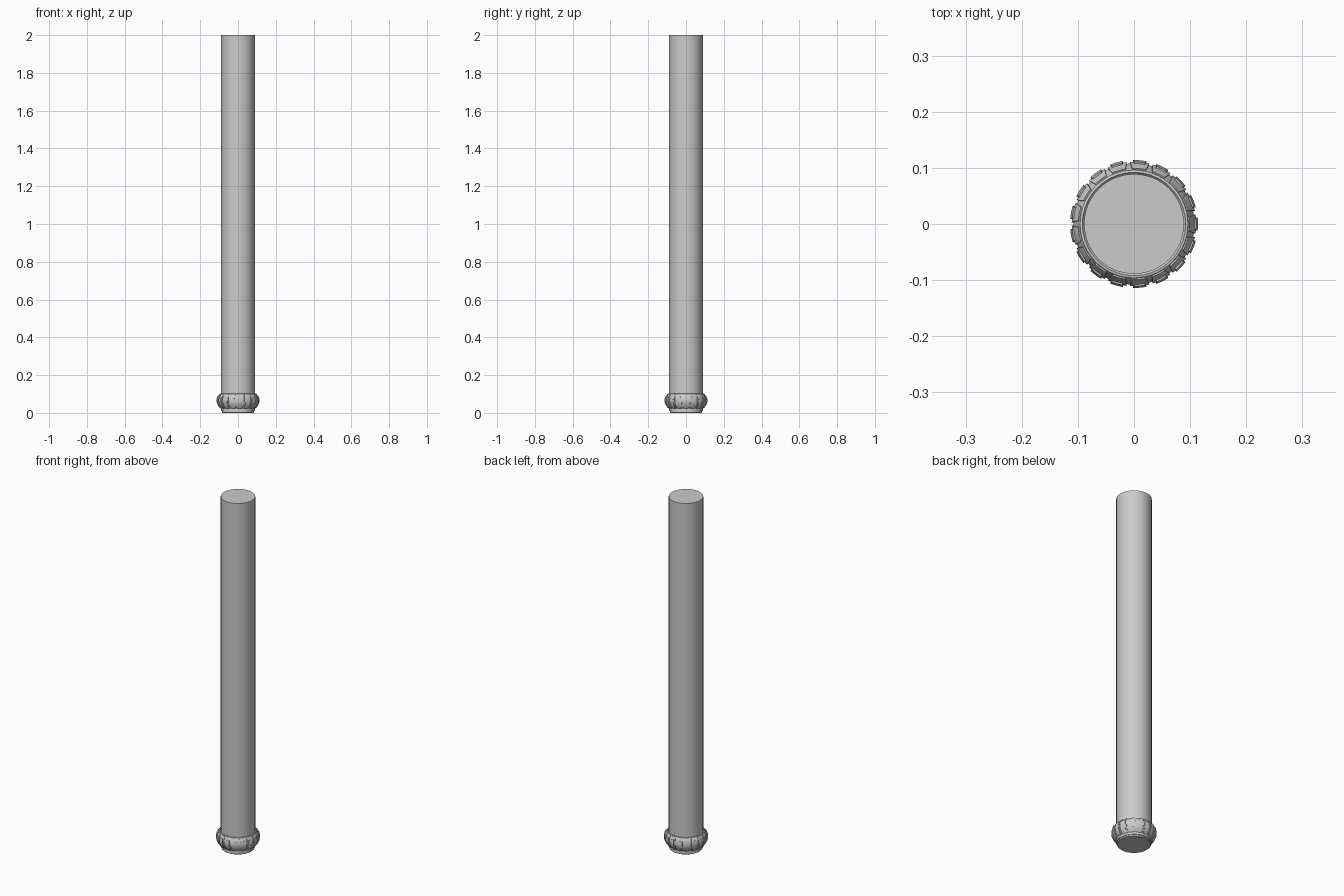
import bpy, bmesh, math

if "Cube" in bpy.data.objects:
    bpy.data.objects.remove(bpy.data.objects["Cube"])

PROFILE = [(0.080, 0.018), (0.092, 0.027), (0.101, 0.040), (0.107, 0.056),
           (0.108, 0.070), (0.105, 0.085), (0.097, 0.098)]
PETALS = 17


def finish(name, bm, angle=35):
    bmesh.ops.recalc_face_normals(bm, faces=bm.faces)
    me = bpy.data.meshes.new(name)
    bm.to_mesh(me)
    bm.free()
    ob = bpy.data.objects.new(name, me)
    bpy.context.collection.objects.link(ob)
    bpy.ops.object.select_all(action='DESELECT')
    ob.select_set(True)
    bpy.context.view_layer.objects.active = ob
    bpy.ops.object.shade_smooth_by_angle(angle=math.radians(angle))
    return ob


def lathe(name, profile, segments=64):
    bm = bmesh.new()
    rings = [[bm.verts.new((r * math.cos(2 * math.pi * i / segments),
                            r * math.sin(2 * math.pi * i / segments), z))
              for i in range(segments)] for r, z in profile]
    for a, b in zip(rings, rings[1:]):
        for i in range(segments):
            j = (i + 1) % segments
            bm.faces.new((a[i], a[j], b[j], b[i]))
    bm.faces.new(rings[0])
    bm.faces.new(rings[-1])
    return finish(name, bm)


def petal_ring(name, rows, lift, widths):
    """Curved solid strips that follow the bulb, one per petal."""
    bm = bmesh.new()
    cols = 5
    for p in range(PETALS):
        mid = 2 * math.pi * p / PETALS
        layers = []
        for off in (-0.003, lift):
            grid = []
            for (r, z), w in zip(rows, widths):
                tilt = (z - 0.066) / 0.05
                ring = []
                for c in range(cols):
                    a = mid + math.radians(w) * (2 * c / (cols - 1) - 1)
                    rr = r + off * math.sqrt(max(0.1, 1 - tilt * tilt))
                    zz = z + off * tilt * 0.5
                    ring.append(bm.verts.new((rr * math.cos(a), rr * math.sin(a), zz)))
                grid.append(ring)
            layers.append(grid)
        inner, outer = layers
        n = len(rows)
        for grid in layers:
            for i in range(n - 1):
                for c in range(cols - 1):
                    bm.faces.new((grid[i][c], grid[i][c + 1], grid[i + 1][c + 1], grid[i + 1][c]))
        # side walls
        for i in range(n - 1):
            for c in (0, cols - 1):
                bm.faces.new((inner[i][c], inner[i + 1][c], outer[i + 1][c], outer[i][c]))
        for c in range(cols - 1):
            for i in (0, n - 1):
                bm.faces.new((inner[i][c], inner[i][c + 1], outer[i][c + 1], outer[i][c]))
    return finish(name, bm)


# Plain round shaft
lathe("shaft", [(0.089, 0.01), (0.089, 2.0)])
# Foot disc
lathe("foot_ring", [(0.082, 0.0), (0.085, 0.003), (0.085, 0.012), (0.081, 0.015), (0.079, 0.02)])
# Bulb with a narrow rim around the shaft
lathe("bulb", PROFILE + [(0.096, 0.101), (0.092, 0.102), (0.089, 0.098)])
# Petal borders and raised petal centres
petal_ring("petal_borders", PROFILE, 0.003, [8, 8.5, 9, 9, 9, 8.5, 7])
petal_ring("petal_centres", PROFILE[1:-1], 0.006, [4, 5.5, 6, 6, 5])
